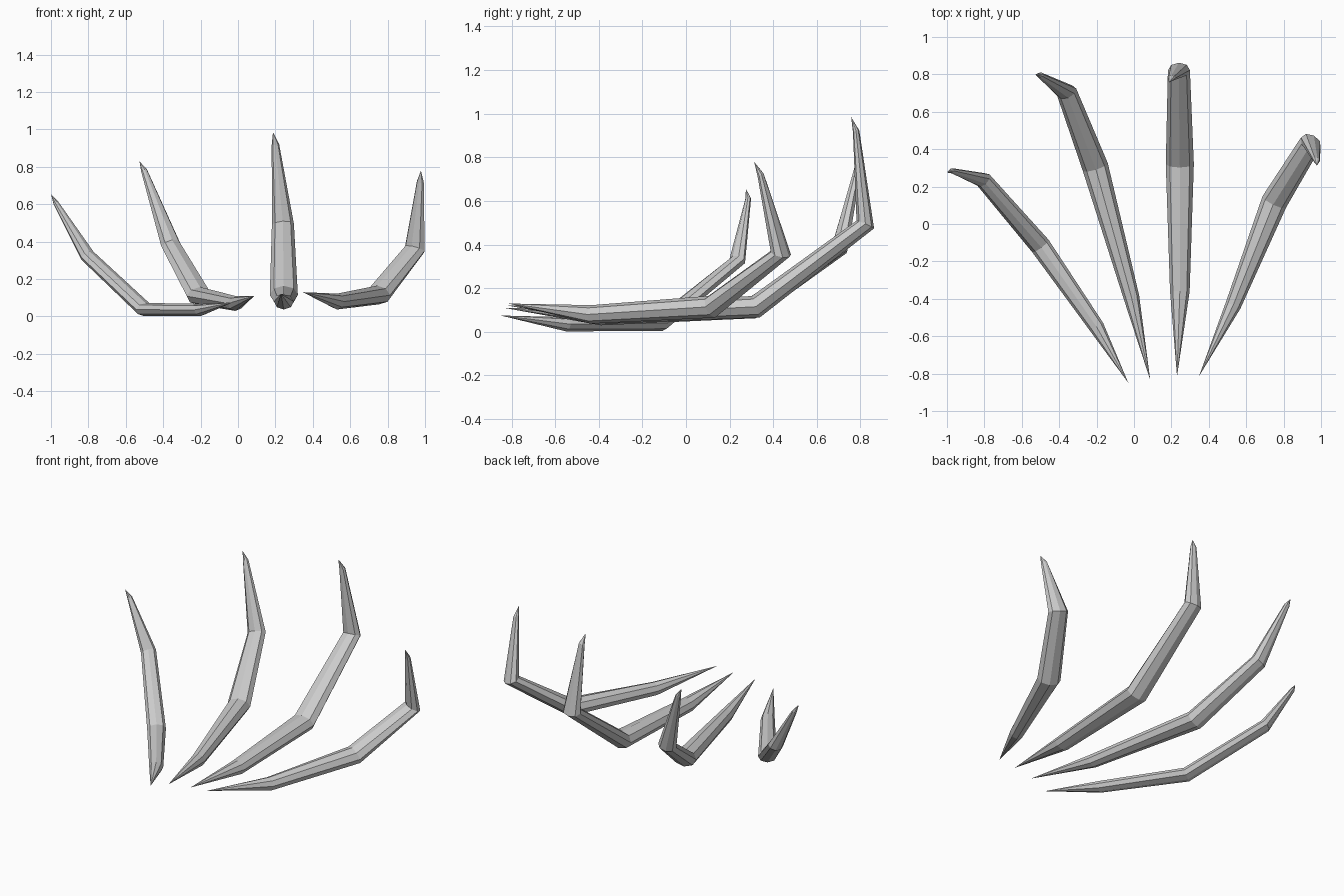
import bpy, bmesh, math
from mathutils import Vector

if "Cube" in bpy.data.objects:
    bpy.data.objects.remove(bpy.data.objects["Cube"])

SIDES = 8


def blade(name, path, widths, thicks):
    """Loft a faceted curved blade along a path, pointed at both ends."""
    pts = [Vector(p) for p in path]
    flat = pts[2] - pts[0]
    base_side = Vector((flat.y, -flat.x, 0)).normalized()
    bm = bmesh.new()
    rings = []
    for i in range(1, len(pts) - 1):
        d0 = (pts[i] - pts[i - 1]).normalized()
        d1 = (pts[i + 1] - pts[i]).normalized()
        t = (d0 + d1).normalized()            # mitre each joint
        side = (base_side - t * base_side.dot(t)).normalized()
        up = side.cross(t)
        w, h = widths[i - 1] / 2, thicks[i - 1] / 2
        rings.append([bm.verts.new(pts[i] + side * w * math.cos(a) + up * h * math.sin(a))
                      for a in (2 * math.pi * k / SIDES for k in range(SIDES))])
    start, end = bm.verts.new(pts[0]), bm.verts.new(pts[-1])
    for k in range(SIDES):
        n = (k + 1) % SIDES
        bm.faces.new((start, rings[0][n], rings[0][k]))
        for a, b in zip(rings, rings[1:]):
            bm.faces.new((a[k], a[n], b[n], b[k]))
        bm.faces.new((end, rings[-1][k], rings[-1][n]))
    bmesh.ops.recalc_face_normals(bm, faces=bm.faces)
    me = bpy.data.meshes.new(name)
    bm.to_mesh(me)
    bm.free()
    ob = bpy.data.objects.new(name, me)
    bpy.context.collection.objects.link(ob)


# Four curved claws: base point, lower joint, knuckle, bend, tip ring, tip
blade("outer_left_claw",
      [(-.03, -.85, .075), (-.2, -.55, .035), (-.5, -.118, .038),
       (-.805, .235, .325), (-.975, .285, .61), (-1, .275, .655)],
      (.082, .11, .09, .03), (.065, .072, .066, .025))
blade("inner_left_claw",
      [(.087, -.835, .11), (-.014, -.39, .07), (-.207, .305, .11),
       (-.36, .705, .385), (-.502, .795, .78), (-.527, .8, .83)],
      (.085, .14, .11, .035), (.08, .1, .08, .03))
blade("inner_right_claw",
      [(.23, -.815, .12), (.245, -.36, .08), (.245, .32, .115),
       (.24, .822, .492), (.2, .78, .92), (.187, .757, .985)],
      (.105, .15, .118, .04), (.085, .105, .088, .03))
blade("outer_right_claw",
      [(.347, -.815, .13), (.53, -.435, .08), (.75, .118, .115),
       (.945, .435, .36), (.975, .342, .72), (.978, .312, .78)],
      (.085, .14, .12, .04), (.085, .105, .09, .03))
